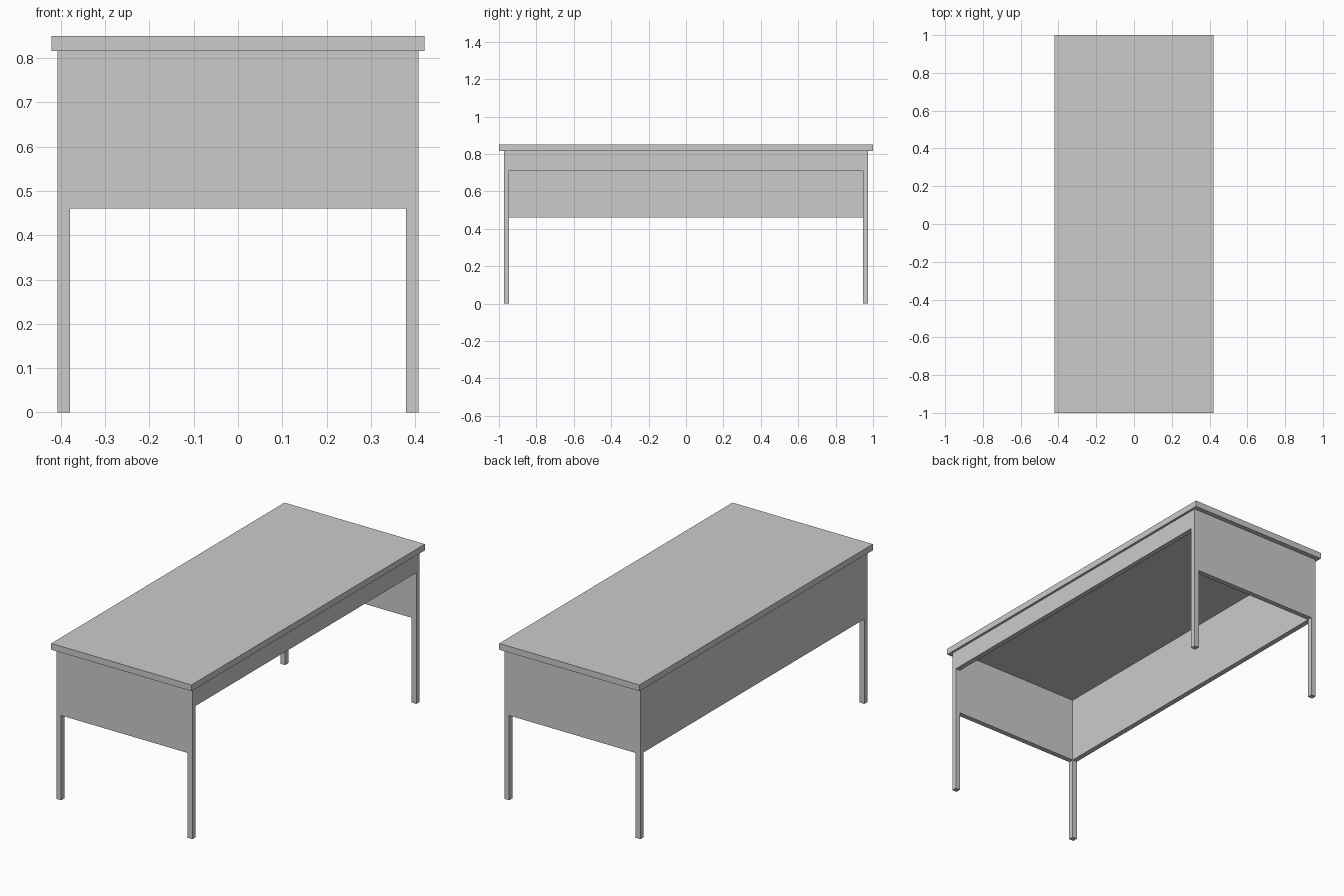
import bpy, bmesh

if "Cube" in bpy.data.objects:
    bpy.data.objects.remove(bpy.data.objects["Cube"])

TOP_X, TOP_Y, TOP_Z, FULL_Z = 0.421, 1.0, 0.816, 0.85
LEG_X, LEG_Y, T = 0.408, 0.974, 0.028   # outer leg faces, board thickness
PANEL_Z, APRON_Z = 0.46, 0.712          # lower edges


def make_object(name, bm):
    bmesh.ops.recalc_face_normals(bm, faces=bm.faces)
    mesh = bpy.data.meshes.new(name)
    bm.to_mesh(mesh)
    bm.free()
    obj = bpy.data.objects.new(name, mesh)
    bpy.context.collection.objects.link(obj)
    return obj


def box(name, lo, hi):
    bm = bmesh.new()
    bmesh.ops.create_cube(bm, size=1)
    for v in bm.verts:
        v.co = [h if c > 0 else l for c, l, h in zip(v.co, lo, hi)]
    return make_object(name, bm)


def end_frame(name, y):
    """Two legs and the end panel between them as one extruded profile."""
    i = LEG_X - T
    profile = [(-LEG_X, 0), (-i, 0), (-i, PANEL_Z), (i, PANEL_Z),
               (i, 0), (LEG_X, 0), (LEG_X, TOP_Z), (-LEG_X, TOP_Z)]
    bm = bmesh.new()
    face = bm.faces.new([bm.verts.new((x, y, z)) for x, z in profile])
    new = bmesh.ops.extrude_face_region(bm, geom=[face])["geom"]
    bmesh.ops.translate(bm, vec=(0, T, 0),
                        verts=[g for g in new if isinstance(g, bmesh.types.BMVert)])
    return make_object(name, bm)


# Table top
box("table_top", (-TOP_X, -TOP_Y, TOP_Z), (TOP_X, TOP_Y, FULL_Z))

# Leg and panel frames at both ends
end_frame("front_leg_frame", -LEG_Y)
end_frame("back_leg_frame", LEG_Y - T)

# Deep panel on the left, shallow apron on the open right side
inner_y = LEG_Y - T
box("left_panel", (-LEG_X, -inner_y, PANEL_Z), (-LEG_X + T, inner_y, TOP_Z))
box("right_apron", (LEG_X - T, -inner_y, APRON_Z), (LEG_X, inner_y, TOP_Z))
